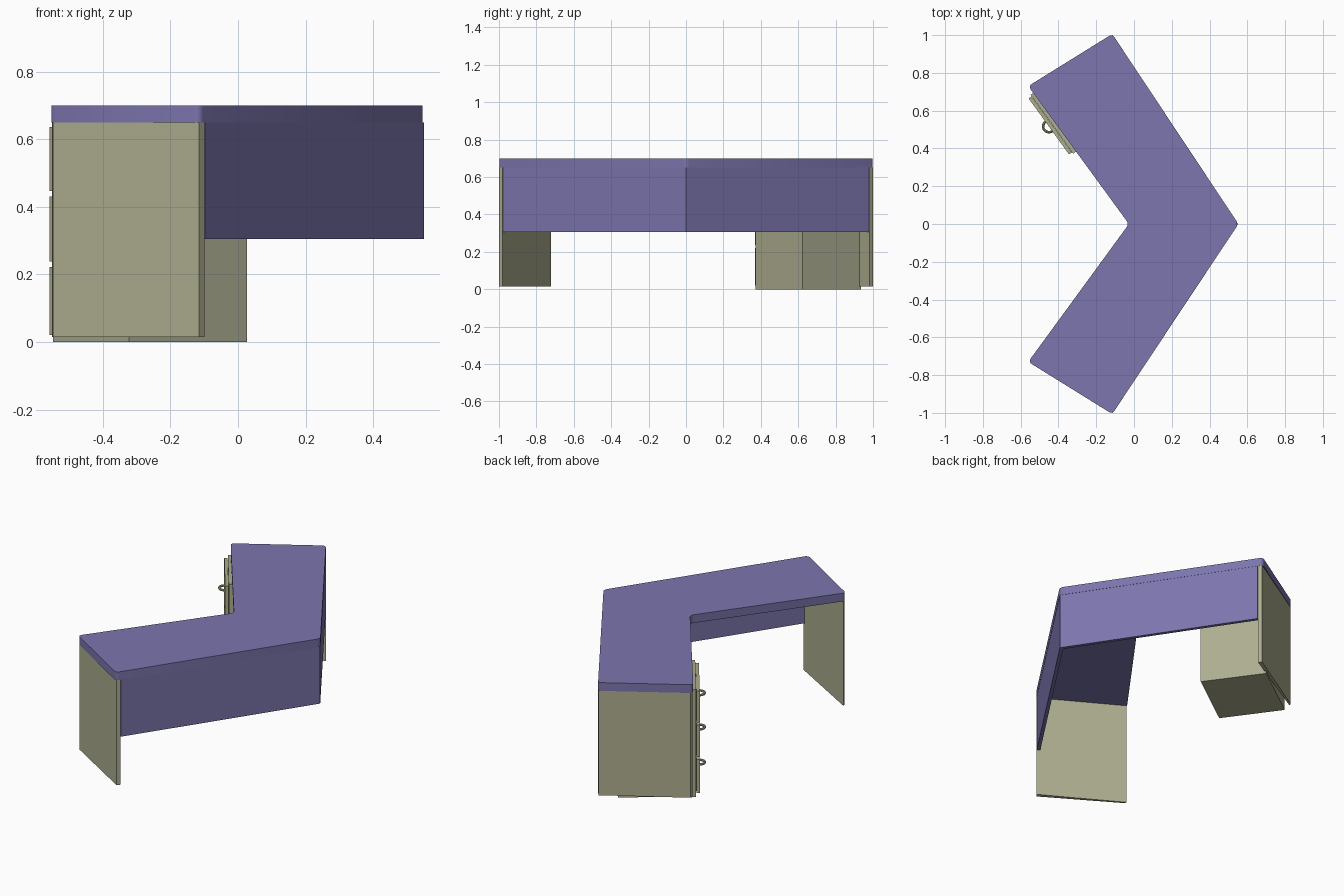
import bpy, bmesh, math
from mathutils import Vector

if "Cube" in bpy.data.objects:
    bpy.data.objects.remove(bpy.data.objects["Cube"])


def material(name, rgb):
    m = bpy.data.materials.new(name)
    m.diffuse_color = (*rgb, 1)
    m.use_nodes = True
    m.node_tree.nodes["Principled BSDF"].inputs["Base Color"].default_value = m.diffuse_color
    return m


PURPLE = material("purple", (0.20, 0.18, 0.42))
BEIGE = material("beige", (0.42, 0.42, 0.28))


def add_object(name, bm, mat):
    bmesh.ops.recalc_face_normals(bm, faces=bm.faces)
    mesh = bpy.data.meshes.new(name)
    bm.to_mesh(mesh)
    bm.free()
    mesh.materials.append(mat)
    ob = bpy.data.objects.new(name, mesh)
    bpy.context.collection.objects.link(ob)
    bpy.ops.object.select_all(action='DESELECT')
    ob.select_set(True)
    bpy.context.view_layer.objects.active = ob
    bpy.ops.object.shade_smooth_by_angle(angle=math.radians(35))
    return ob


def prism(name, pts, z0, z1, mat, rounding=0):
    """Extrude a plan outline from z0 to z1, optionally rounding its corners."""
    bm = bmesh.new()
    face = bm.faces.new([bm.verts.new((x, y, z0)) for x, y in pts])
    top = bmesh.ops.extrude_face_region(bm, geom=[face])
    verts = [g for g in top['geom'] if isinstance(g, bmesh.types.BMVert)]
    bmesh.ops.translate(bm, verts=verts, vec=(0, 0, z1 - z0))
    if rounding:
        upright = [e for e in bm.edges
                   if abs(e.verts[0].co.z - e.verts[1].co.z) > 1e-4]
        bmesh.ops.bevel(bm, geom=upright, offset=rounding, segments=4,
                        profile=0.5, affect='EDGES')
    return add_object(name, bm, mat)


# Angled worktop
prism("desk_top",
      [(0.553, 0), (-0.115, 1.006), (-0.56, 0.73), (-0.027, 0),
       (-0.56, -0.73), (-0.115, -1.006)], 0.65, 0.70, PURPLE, 0.02)

# Modesty panel following the outer edge
prism("modesty_panel",
      [(0.551, 0), (-0.098, 0.979), (-0.115, 0.968), (0.527, 0),
       (-0.115, -0.968), (-0.098, -0.979)], 0.305, 0.65, PURPLE)

# End panels, one per wing
for label, s in (("left", 1), ("right", -1)):
    prism(f"end_panel_{label}",
          [(-0.55, 0.722 * s), (-0.547, 0.737 * s), (-0.115, 1.0 * s),
           (-0.099, 0.982 * s)], 0.015, 0.65, BEIGE)

# Drawer pedestal, placed in the frame of the inner edge of one wing
corner = Vector((-0.322, 0.372))
along = Vector((-0.585, 0.811)).normalized()
depth = Vector((along.y, -along.x))


def plan(a, d):
    return corner + along * a + depth * d


def box(name, a0, a1, d0, d1, z0, z1):
    prism(name, [plan(a0, d0), plan(a1, d0), plan(a1, d1), plan(a0, d1)],
          z0, z1, BEIGE)


box("drawer_cabinet", 0, 0.385, 0, 0.43, 0.0, 0.65)

# Drawer fronts with half-ring pulls
for i, (z0, z1) in enumerate(((0.02, 0.222), (0.238, 0.43), (0.446, 0.636))):
    box(f"drawer_front_{i + 1}", 0.01, 0.375, -0.02, -0.001, z0, z1)
    bm = bmesh.new()
    rings, sides, R, r = 13, 8, 0.031, 0.007
    loops = []
    for j in range(rings):
        t = math.pi * j / (rings - 1)
        loop = []
        for k in range(sides):
            u = 2 * math.pi * k / sides
            rad = R + r * math.cos(u)
            p = plan(0.1925 + rad * math.cos(t), -0.019 - rad * math.sin(t))
            loop.append(bm.verts.new((p.x, p.y, (z0 + z1) / 2 + r * math.sin(u))))
        loops.append(loop)
    for a, b in zip(loops, loops[1:]):
        for k in range(sides):
            n = (k + 1) % sides
            bm.faces.new((a[k], a[n], b[n], b[k]))
    bm.faces.new(loops[0])
    bm.faces.new(loops[-1])
    add_object(f"drawer_handle_{i + 1}", bm, BEIGE)
